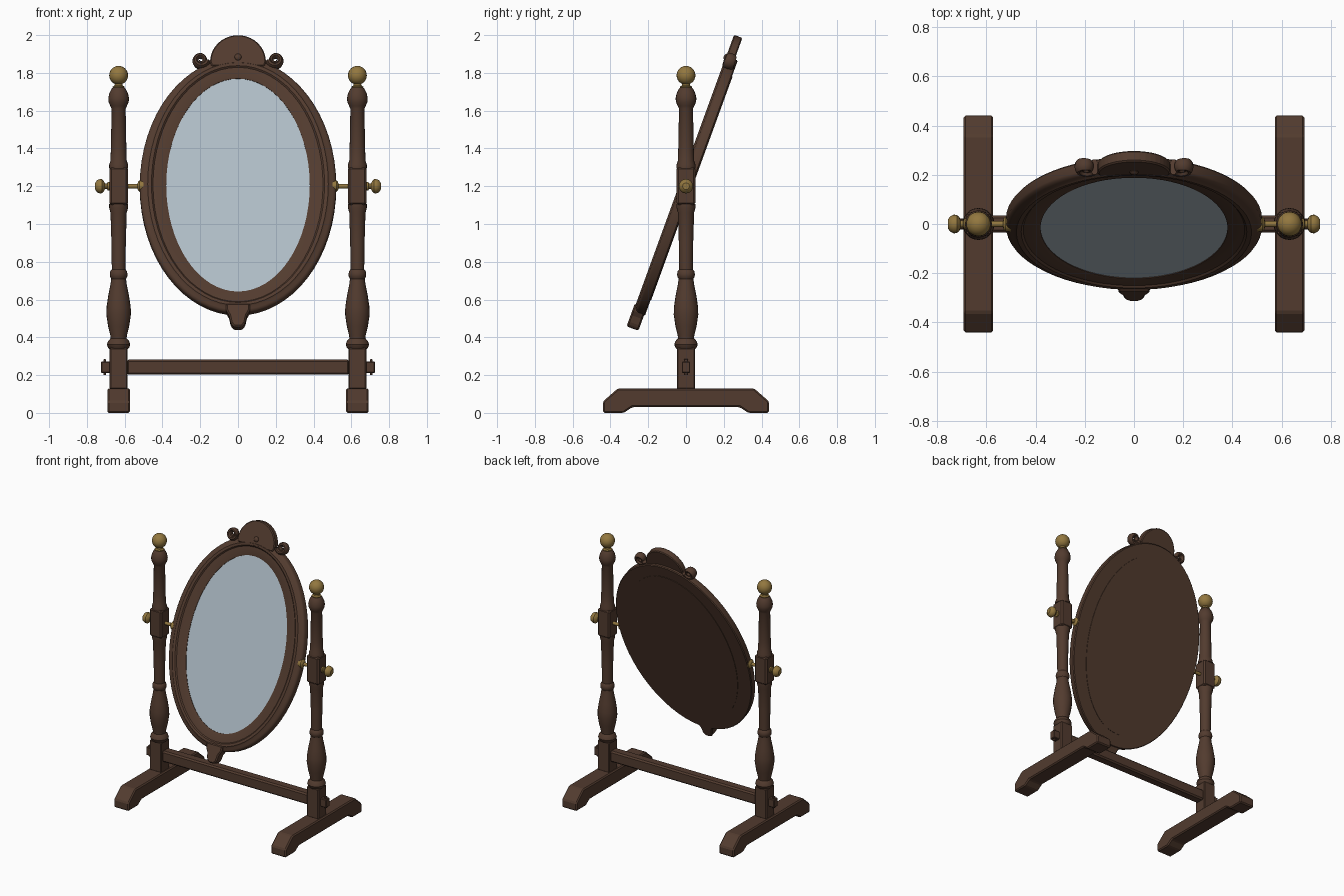
import bpy, bmesh, math
from mathutils import Matrix, Vector

if "Cube" in bpy.data.objects:
    bpy.data.objects.remove(bpy.data.objects["Cube"])


def material(name, rgb):
    m = bpy.data.materials.new(name)
    m.diffuse_color = (*rgb, 1)
    m.use_nodes = True
    m.node_tree.nodes["Principled BSDF"].inputs["Base Color"].default_value = m.diffuse_color
    return m


WOOD = material("dark_wood", (0.085, 0.044, 0.028))
BRASS = material("aged_brass", (0.29, 0.185, 0.05))
GLASS = material("mirror_glass", (0.43, 0.51, 0.57))

# Mirror assembly swings back 20 degrees about the pivots at z = 1.2
TILT = Matrix.Translation((0, 0, 1.2)) @ Matrix.Rotation(math.radians(-20), 4, 'X')


def smooth(ob, angle=35):
    bpy.ops.object.select_all(action='DESELECT')
    ob.select_set(True)
    bpy.context.view_layer.objects.active = ob
    bpy.ops.object.shade_smooth_by_angle(angle=math.radians(angle))


def finish(name, bm, mat, matrix=Matrix(), bevel=0.0, is_smooth=False):
    bmesh.ops.recalc_face_normals(bm, faces=bm.faces)
    me = bpy.data.meshes.new(name)
    bm.to_mesh(me)
    bm.free()
    me.materials.append(mat)
    ob = bpy.data.objects.new(name, me)
    bpy.context.collection.objects.link(ob)
    ob.matrix_world = matrix
    if bevel:
        b = ob.modifiers.new("edge", 'BEVEL')
        b.width, b.segments, b.limit_method = bevel, 1, 'ANGLE'
    if is_smooth:
        smooth(ob)
    return ob


def box(name, center, size, mat, bevel=0.006):
    bm = bmesh.new()
    bmesh.ops.create_cube(bm, size=1, matrix=Matrix.Translation(center) @ Matrix.Diagonal((*size, 1)))
    return finish(name, bm, mat, bevel=bevel)


def rings_to_mesh(rings, closed_profile=False):
    """Bridge a list of vertex-position rings; cap the ends unless the profile is closed."""
    bm = bmesh.new()
    vs = [[bm.verts.new(p) for p in r] for r in rings]
    n, k = len(vs[0]), len(vs)
    for i in range(k if closed_profile else k - 1):
        a, b = vs[i], vs[(i + 1) % k]
        for j in range(n):
            bm.faces.new((a[j], a[(j + 1) % n], b[(j + 1) % n], b[j]))
    if not closed_profile:
        bm.faces.new(vs[0])
        bm.faces.new(vs[-1])
    return bm


def lathe(name, profile, mat, matrix=Matrix(), seg=20):
    rings = [[(r * math.cos(2 * math.pi * j / seg), r * math.sin(2 * math.pi * j / seg), h)
              for j in range(seg)] for r, h in profile]
    return finish(name, rings_to_mesh(rings), mat, matrix, is_smooth=True)


def oval(rx, rz, y, seg=64):
    return [(rx * math.cos(2 * math.pi * j / seg), y, rz * math.sin(2 * math.pi * j / seg))
            for j in range(seg)]


def prism(name, pts, axis, lo, hi, mat, matrix=Matrix(), bevel=0.006):
    """Extrude a 2D outline along x (outline in y,z) or y (outline in x,z)."""
    def at(p, d):
        return (d, p[0], p[1]) if axis == 'x' else (p[0], d, p[1])
    bm = rings_to_mesh([[at(p, d) for p in pts] for d in (lo, hi)])
    return finish(name, bm, mat, matrix, bevel)


# Side outlines and turned profiles
half_foot = [(0.285, 0.03), (0.33, 0.0), (0.44, 0.0), (0.44, 0.06), (0.36, 0.13)]
foot = half_foot + [(-y, z) for y, z in reversed(half_foot)]
lower_turning = [(0.045, 0.335), (0.056, 0.345), (0.062, 0.362), (0.056, 0.38), (0.042, 0.395),
                 (0.044, 0.41), (0.056, 0.46), (0.065, 0.52), (0.064, 0.56), (0.055, 0.62),
                 (0.043, 0.68), (0.039, 0.71), (0.046, 0.722), (0.047, 0.735), (0.044, 0.75),
                 (0.036, 0.76), (0.038, 0.9), (0.043, 1.06), (0.05, 1.085), (0.05, 1.105)]
upper_turning = [(0.05, 1.295), (0.05, 1.315), (0.043, 1.335), (0.041, 1.4), (0.037, 1.61),
                 (0.044, 1.625), (0.053, 1.645), (0.055, 1.665), (0.05, 1.69), (0.038, 1.715),
                 (0.03, 1.722)]
finial = [(0.03, 1.718), (0.032, 1.727), (0.022, 1.733), (0.02, 1.742)] + [
    (0.05 * math.sin(a), 1.787 - 0.05 * math.cos(a))
    for a in (math.pi * i / 12 for i in range(2, 12))] + [(0.002, 1.837)]
knob = [(0.022, 0.68), (0.022, 0.69), (0.014, 0.694), (0.014, 0.704), (0.028, 0.71),
        (0.037, 0.72), (0.038, 0.732), (0.032, 0.746), (0.018, 0.756)]

for side, s in (("left", -1), ("right", 1)):
    x = 0.632 * s
    up = Matrix.Translation((x, 0, 0))
    out = Matrix.Translation((0, 0, 1.2)) @ Matrix.Rotation(s * math.pi / 2, 4, 'Y')
    # Foot and post
    prism(side + "_foot", foot, 'x', x - 0.06, x + 0.06, WOOD, bevel=0.008)
    box(side + "_lower_block", (x, 0, 0.235), (0.095, 0.095, 0.22), WOOD)
    lathe(side + "_lower_post", lower_turning, WOOD, up)
    box(side + "_pivot_block", (x, 0, 1.2), (0.098, 0.098, 0.2), WOOD, 0.01)
    lathe(side + "_upper_post", upper_turning, WOOD, up)
    # Brass finial, knob, pivot rod and flange
    lathe(side + "_finial", finial, BRASS, up)
    lathe(side + "_knob", knob, BRASS, out)
    lathe(side + "_pivot_rod", [(0.03, 0.5), (0.03, 0.522), (0.022, 0.53), (0.012, 0.532),
                                (0.012, 0.6)], BRASS, out)
    # Stretcher tenon and its wedge
    box(side + "_tenon", (0.695 * s, 0, 0.242), (0.06, 0.044, 0.06), WOOD, 0.004)
    box(side + "_wedge", (0.706 * s, 0, 0.242), (0.012, 0.022, 0.085), WOOD, 0.002)

# Stretcher between the posts
box("stretcher", (0, 0, 0.242), (1.18, 0.07, 0.08), WOOD, 0.01)

# Oval moulded frame: s runs from glass edge (0) to outer edge (1), n is height toward the front
moulding = [(0, -0.03), (0, 0.018), (0.08, 0.022), (0.5, 0.026), (0.56, 0.034), (0.7, 0.036),
            (0.77, 0.029), (0.88, 0.027), (0.96, 0.02), (1, 0.012), (1, -0.024), (0.96, -0.03)]
rings = [oval(0.38 + 0.14 * s, 0.6 + 0.12 * s, -n) for s, n in moulding]
finish("mirror_frame", rings_to_mesh(rings, True), WOOD, TILT, is_smooth=True)

# Glass and backboard
finish("mirror_glass", rings_to_mesh([oval(0.382, 0.602, -0.015), oval(0.382, 0.602, 0.0)]), GLASS, TILT)
finish("backboard", rings_to_mesh([oval(0.41, 0.63, 0.005), oval(0.41, 0.63, 0.033)]), WOOD, TILT)

# Half-round crest with a small boss
arc = [(0.148 * math.cos(math.pi * i / 20), 0.69 + 0.15 * math.sin(math.pi * i / 20)) for i in range(21)]
prism("crest", [(0.14, 0.665)] + arc + [(-0.14, 0.665)], 'y', -0.035, 0.012, WOOD, TILT)
boss = TILT @ Matrix.Translation((0, -0.034, 0.715)) @ Matrix.Rotation(math.pi / 2, 4, 'X')
lathe("crest_boss", [(0.019, -0.005), (0.018, 0.004), (0.012, 0.01), (0.003, 0.013)], WOOD, boss, 16)

# Scrolls curling on both sides of the crest
for side, s in (("left", -1), ("right", 1)):
    rings = []
    for i in range(25):
        u = i / 24
        a = math.radians(-170 + 500 * u)
        rad, tube = 0.037 - 0.023 * u, 0.018 - 0.008 * u
        ring = []
        for j in range(10):
            b = 2 * math.pi * j / 10
            r = rad + tube * math.cos(b)
            ring.append((s * (0.197 + r * math.cos(a)), -0.008 + 1.9 * tube * math.sin(b),
                         0.706 + r * math.sin(a)))
        rings.append(ring)
    finish(side + "_scroll", rings_to_mesh(rings), WOOD, TILT, is_smooth=True)

# Shield-shaped drop at the bottom of the frame
half = [(0.065, -0.675), (0.062, -0.715), (0.047, -0.74), (0.038, -0.785), (0.02, -0.805)]
prism("bottom_drop", half + [(-x, z) for x, z in reversed(half)], 'y', -0.042, 0.025, WOOD, TILT, 0.008)
